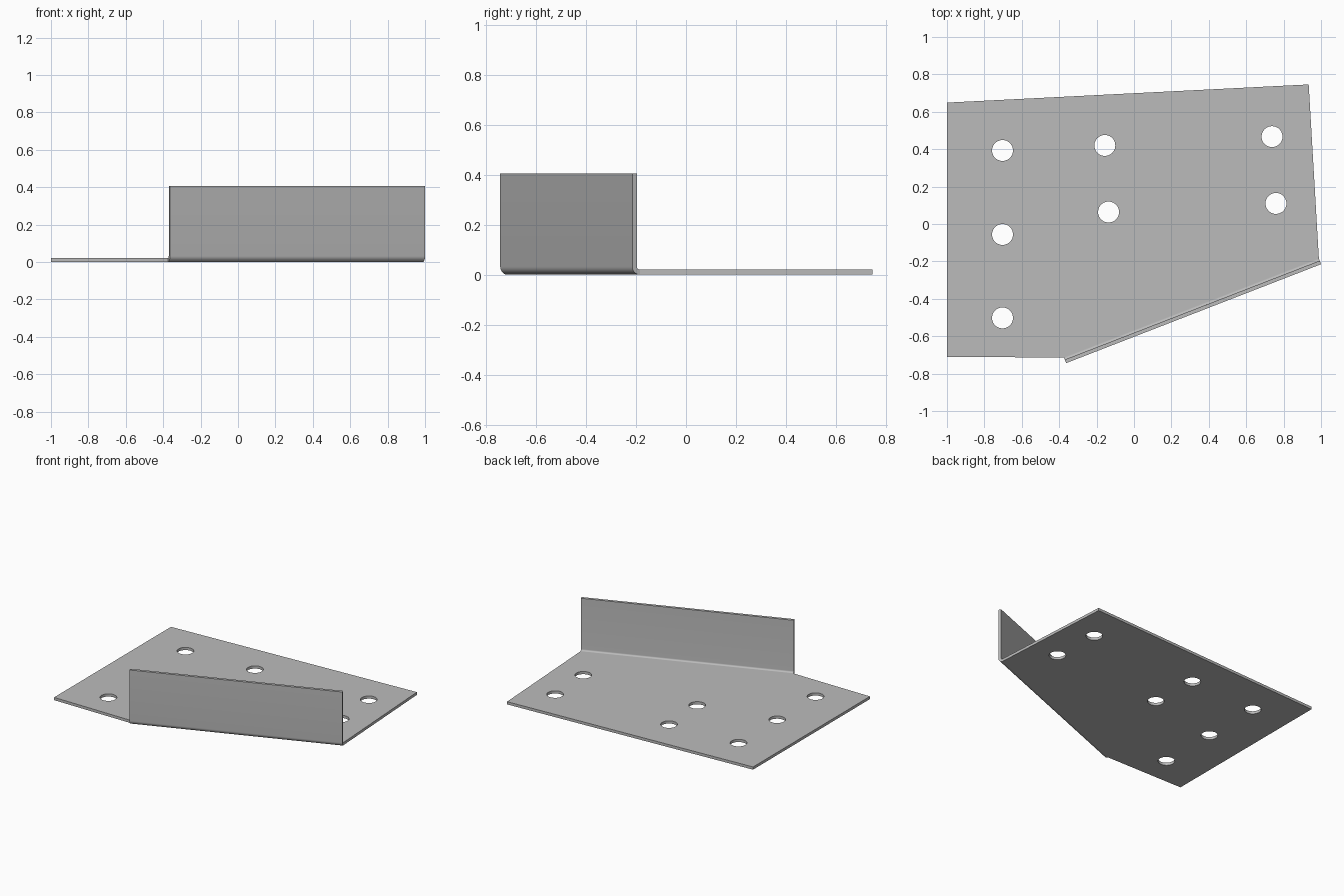
import bpy, bmesh, math
from mathutils import Vector

cube = bpy.data.objects.get("Cube")
if cube:
    bpy.data.objects.remove(cube, do_unlink=True)

THICK, HEIGHT = 0.02, 0.405
R_OUT = 0.032                  # outside radius of the bend
R_IN = R_OUT - THICK
HOLE_R = 0.056

steel = bpy.data.materials.new("plain grey steel")
steel.use_nodes = True
GREY = (0.5, 0.5, 0.5, 1)
steel.diffuse_color = GREY
steel.node_tree.nodes["Principled BSDF"].inputs["Base Color"].default_value = GREY


def finish(bm, name):
    bmesh.ops.recalc_face_normals(bm, faces=bm.faces)
    mesh = bpy.data.meshes.new(name)
    bm.to_mesh(mesh)
    bm.free()
    obj = bpy.data.objects.new(name, mesh)
    bpy.context.collection.objects.link(obj)
    mesh.materials.append(steel)
    bpy.ops.object.select_all(action='DESELECT')
    obj.select_set(True)
    bpy.context.view_layer.objects.active = obj
    bpy.ops.object.shade_smooth_by_angle(angle=math.radians(30))
    return obj


def extrude(bm, offset):
    ext = bmesh.ops.extrude_face_region(bm, geom=bm.faces[:])
    moved = [g for g in ext["geom"] if isinstance(g, bmesh.types.BMVert)]
    bmesh.ops.translate(bm, verts=moved, vec=offset)


# Outer foot line of the flange, and its outward direction
start, end = Vector((-0.363, -0.744, 0)), Vector((1.0, -0.215, 0))
along = (end - start).normalized()
outward = Vector((along.y, -along.x, 0))
bend_start, bend_end = start - outward * R_OUT, end - outward * R_OUT

# Base plate: outline and round holes filled together, then thickened
holes = [(-0.703, 0.393), (-0.703, -0.056), (-0.703, -0.502), (-0.156, 0.42),
         (-0.136, 0.064), (0.738, 0.467), (0.759, 0.11)]
outline = [(-1, 0.649), (-1, -0.71), bend_start.xy, bend_end.xy, (0.934, 0.746)]
loops = [outline]
for cx, cy in holes:
    turns = [math.tau * i / 40 for i in range(40)]
    loops.append([(cx + HOLE_R * math.cos(a), cy + HOLE_R * math.sin(a)) for a in turns])

bm = bmesh.new()
for loop in loops:
    verts = [bm.verts.new((p[0], p[1], 0)) for p in loop]
    for i, v in enumerate(verts):
        bm.edges.new((v, verts[i - 1]))
bmesh.ops.triangle_fill(bm, use_beauty=True, edges=bm.edges[:], normal=(0, 0, 1))
bmesh.ops.dissolve_limit(bm, angle_limit=0.01, verts=[], edges=bm.edges[:])
extrude(bm, (0, 0, THICK))
finish(bm, "base_plate")

# Flange: bent section (distance outward, height) swept along the foot line
STEPS = 10
arc = [math.pi / 2 * i / STEPS for i in range(STEPS + 1)]
section = [(R_OUT * math.sin(a), R_OUT - R_OUT * math.cos(a)) for a in arc]
section += [(R_OUT, HEIGHT), (R_IN, HEIGHT)]
section += [(R_IN * math.sin(a), R_OUT - R_IN * math.cos(a)) for a in reversed(arc)]

bm = bmesh.new()
bm.faces.new([bm.verts.new(bend_start + outward * d + Vector((0, 0, h))) for d, h in section])
extrude(bm, end - start)
finish(bm, "bent_flange")
